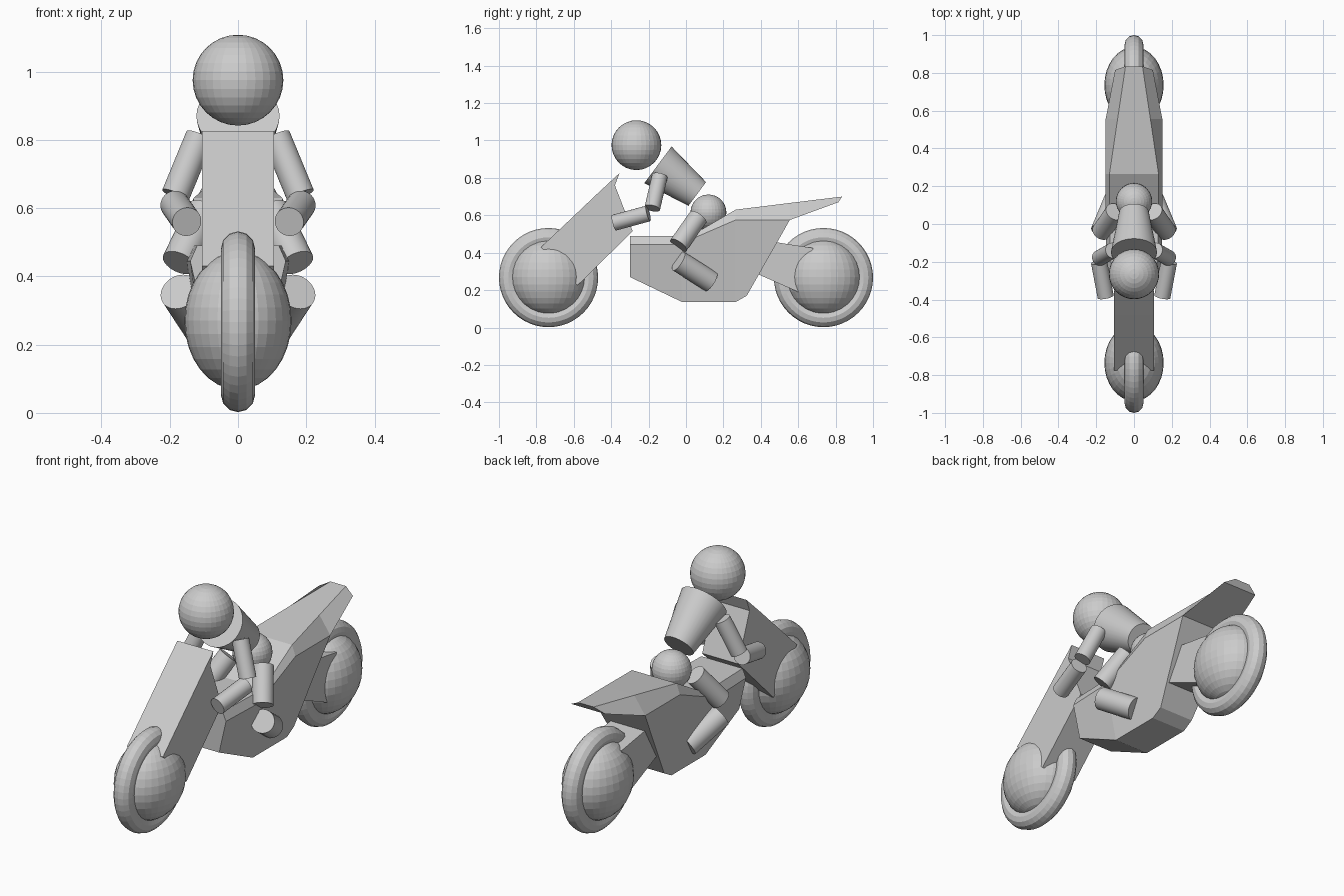
import bpy, bmesh
from mathutils import Vector

if "Cube" in bpy.data.objects:
    bpy.data.objects.remove(bpy.data.objects["Cube"])


def loft(name, rings):
    """Skin closed rings of points, merging repeated points, and cap both ends."""
    bm = bmesh.new()
    verts = {}

    def vert(p):
        if p not in verts:
            verts[p] = bm.verts.new(p)
        return verts[p]

    def face(points):
        points = list(dict.fromkeys(points))
        if len(points) > 2:
            bm.faces.new([vert(p) for p in points])

    for a, b in zip(rings, rings[1:]):
        n = len(a)
        for i in range(n):
            j = (i + 1) % n
            face([a[i], a[j], b[j], b[i]])
    face(rings[0])
    face(rings[-1])
    bmesh.ops.recalc_face_normals(bm, faces=bm.faces)
    mesh = bpy.data.meshes.new(name)
    bm.to_mesh(mesh)
    bm.free()
    obj = bpy.data.objects.new(name, mesh)
    bpy.context.collection.objects.link(obj)
    return obj


def slab(name, profile, half):
    """Side profile (y, z) extruded evenly across x."""
    return loft(name, [[(x, y, z) for y, z in profile] for x in (-half, half)])


def ball(name, loc, size):
    bpy.ops.mesh.primitive_uv_sphere_add(segments=32, ring_count=16, radius=1, location=loc)
    obj = bpy.context.object
    obj.name = name
    obj.scale = size


def rod(name, start, end, r1, r2):
    a, b = Vector(start), Vector(end)
    bpy.ops.mesh.primitive_cone_add(vertices=32, radius1=r1, radius2=r2,
                                    depth=(b - a).length, location=(a + b) / 2)
    obj = bpy.context.object
    obj.name = name
    obj.rotation_euler = (b - a).to_track_quat('Z', 'Y').to_euler()
    bpy.ops.object.shade_smooth_by_angle()


# Wheels with bulging hubs
for label, y in (("front", -0.735), ("rear", 0.735)):
    bpy.ops.mesh.primitive_torus_add(major_radius=0.215, minor_radius=0.05,
                                     major_segments=48, minor_segments=12,
                                     location=(0, y, 0.267), rotation=(0, 1.5708, 0))
    bpy.context.object.name = label + "_tyre"
    ball(label + "_hub", (0, y, 0.27), (0.157, 0.202, 0.202))

# Front fairing and rear swing arm
slab("front_fairing", [(-0.775, 0.43), (-0.48, 0.71), (-0.355, 0.826),
                       (-0.38, 0.76), (-0.285, 0.515), (-0.58, 0.225)], 0.105)
slab("swing_arm", [(0.385, 0.285), (0.475, 0.457), (0.68, 0.425), (0.6, 0.19)], 0.1)

# Main body and tail: bottom, middle and top corner (y, z, half width) per station
stations = [
    ((-0.30, 0.27, 0.10), (-0.30, 0.445, 0.14), (-0.30, 0.49, 0.12)),
    ((-0.02, 0.136, 0.10), (-0.035, 0.445, 0.15), (0.025, 0.49, 0.13)),
    ((0.265, 0.136, 0.10), (0.265, 0.575, 0.15), (0.265, 0.63, 0.13)),
    ((0.325, 0.17, 0.10), (0.555, 0.575, 0.15), (0.555, 0.666, 0.087)),
    ((0.555, 0.575, 0.15), (0.555, 0.575, 0.15), (0.555, 0.666, 0.087)),
    ((0.815, 0.67, 0.10), (0.815, 0.67, 0.10), (0.835, 0.70, 0.045)),
]
loft("body", [[(-w, y, z) for y, z, w in reversed(s)] + [(w, y, z) for y, z, w in s]
              for s in stations])

# Rider
ball("helmet", (0, -0.265, 0.975), (0.133,) * 3)
ball("hips", (0, 0.12, 0.615), (0.096,) * 3)
rod("torso", (0, 0.06, 0.714), (0, -0.15, 0.87), 0.079, 0.122)

# Limbs: start, end, radius
limbs = {
    "upper_arm": ((0.112, -0.14, 0.81), (0.183, -0.18, 0.638), 0.042),
    "forearm": ((0.185, -0.202, 0.61), (0.15, -0.385, 0.56), 0.043),
    "thigh": ((0.10, 0.065, 0.59), (0.172, -0.04, 0.44), 0.052),
    "shin": ((0.172, -0.04, 0.355), (0.10, 0.133, 0.245), 0.058),
}
for side, s in (("left", -1), ("right", 1)):
    for part, (a, b, r) in limbs.items():
        rod(f"{side}_{part}", (s * a[0], *a[1:]), (s * b[0], *b[1:]), r, r)
